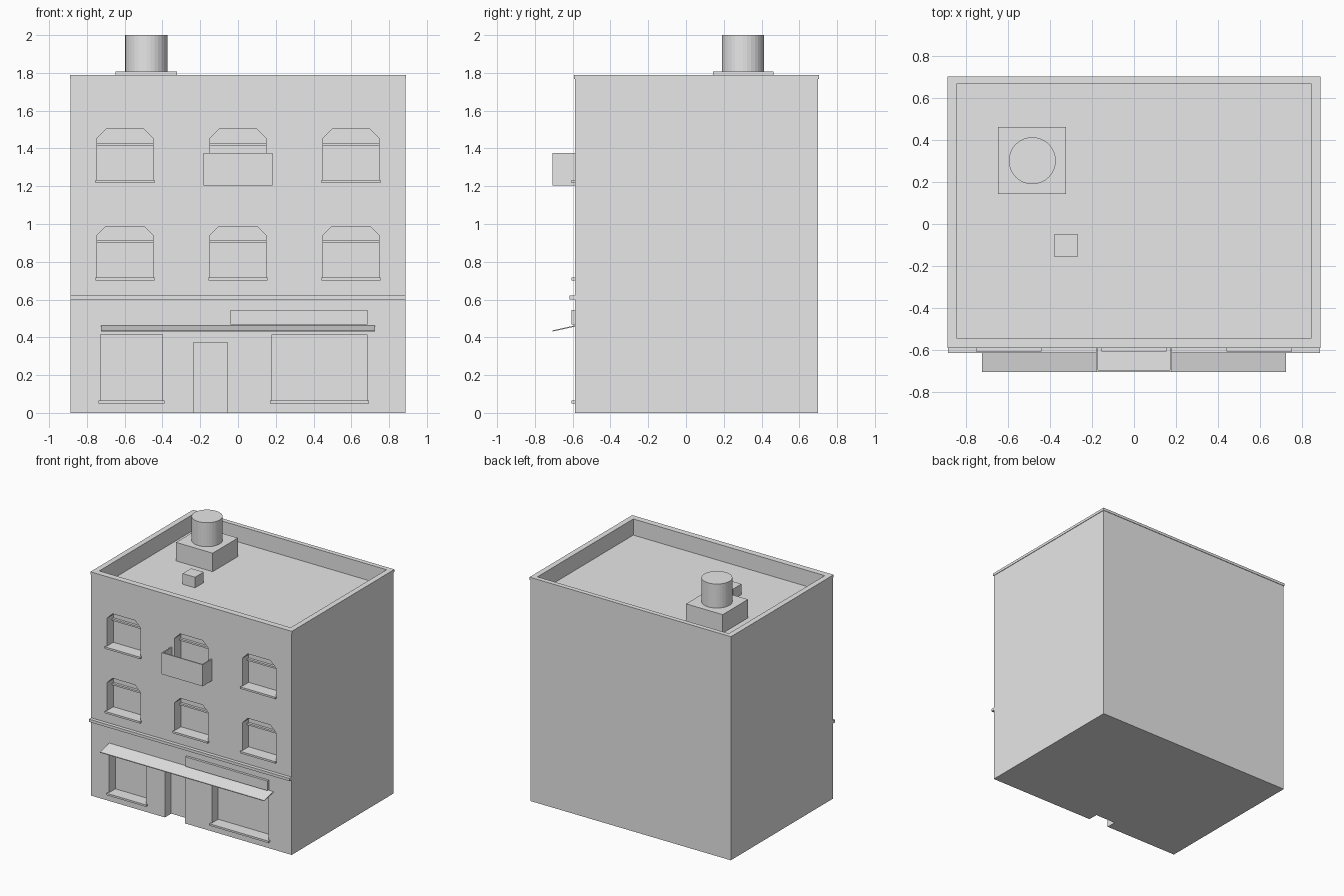
import bpy
import bmesh
from mathutils import Vector

cube = bpy.data.objects.get("Cube")
if cube:
    bpy.data.objects.remove(cube, do_unlink=True)

GREY = (0.8, 0.8, 0.8, 1)
plaster = bpy.data.materials.new("light grey")
plaster.use_nodes = True
plaster.diffuse_color = GREY
plaster.node_tree.nodes["Principled BSDF"].inputs["Base Color"].default_value = GREY

W, FRONT, BACK, TOP = 0.886, -0.588, 0.70, 1.788
FLOOR, RECESS = 1.66, FRONT + 0.08


def add_prism(bm, points, offset):
    """Extrude a flat outline by an offset into a closed solid."""
    face = bm.faces.new([bm.verts.new(p) for p in points])
    grown = bmesh.ops.extrude_face_region(bm, geom=[face], use_keep_orig=True)["geom"]
    verts = [g for g in grown if isinstance(g, bmesh.types.BMVert)]
    bmesh.ops.translate(bm, verts=verts, vec=Vector(offset))


def add_box(bm, x, y, z):
    outline = [(x[0], y[0], z[0]), (x[1], y[0], z[0]),
               (x[1], y[0], z[1]), (x[0], y[0], z[1])]
    add_prism(bm, outline, (0, y[1] - y[0], 0))


def finish(bm, name):
    bmesh.ops.recalc_face_normals(bm, faces=bm.faces)
    mesh = bpy.data.meshes.new(name)
    bm.to_mesh(mesh)
    bm.free()
    mesh.materials.append(plaster)
    obj = bpy.data.objects.new(name, mesh)
    bpy.context.collection.objects.link(obj)
    return obj


def box(name, x, y, z):
    bm = bmesh.new()
    add_box(bm, x, y, z)
    return finish(bm, name)


def carve(obj, cutter):
    """Cut one solid out of another and discard the cutter."""
    cutter.hide_render = True
    mod = obj.modifiers.new("carve", "BOOLEAN")
    mod.operation, mod.solver, mod.object = "DIFFERENCE", "EXACT", cutter
    bpy.context.view_layer.update()
    graph = bpy.context.evaluated_depsgraph_get()
    mesh = bpy.data.meshes.new_from_object(obj.evaluated_get(graph))
    obj.modifiers.clear()
    obj.data = mesh
    bpy.data.objects.remove(cutter, do_unlink=True)


# Openings: window centres, floor levels and shop fronts
windows = [(cx, z) for z in (0.708, 1.223) for cx in (-0.598, 0, 0.598)]
shops = {"left": (-0.728, -0.40), "right": (0.18, 0.683)}
HALF, HIGH, CHAMFER = 0.148, 0.28, 0.048

# Walls with recessed windows, shop fronts, door and sunken roof
walls = box("walls", (-W, W), (FRONT, BACK), (0, TOP))
bm = bmesh.new()
cut = (FRONT - 0.1, RECESS)
for cx, z in windows:
    right = [(HALF, 0), (HALF, HIGH - CHAMFER), (HALF - CHAMFER, HIGH)]
    outline = right + [(-x, h) for x, h in reversed(right)]
    add_prism(bm, [(cx + x, cut[0], z + h) for x, h in outline],
              (0, cut[1] - cut[0], 0))
for span in shops.values():
    add_box(bm, span, cut, (0.06, 0.415))
add_box(bm, (-0.235, -0.056), cut, (-0.1, 0.373))
add_box(bm, (-0.846, 0.846), (-0.543, 0.667), (FLOOR, TOP + 0.2))
carve(walls, finish(bm, "opening_cutter"))

# Slim coping around the parapet
coping = box("coping", (-W - 0.004, W + 0.004), (FRONT - 0.004, BACK + 0.004),
             (TOP - 0.02, TOP + 0.001))
carve(coping, box("coping_cutter", (-0.846, 0.846), (-0.543, 0.667), (1.5, 2)))

# Sills and window bars
for i, (cx, z) in enumerate(windows):
    box(f"window_sill_{i}", (cx - 0.156, cx + 0.156), (FRONT - 0.019, RECESS),
        (z - 0.006, z + 0.009))
    box(f"window_bar_{i}", (cx - HALF, cx + HALF), (RECESS - 0.02, RECESS + 0.01),
        (z + 0.191, z + 0.205))
for side, (a, b) in shops.items():
    box(f"{side}_shop_sill", (a - 0.01, b + 0.01), (FRONT - 0.019, RECESS),
        (0.051, 0.066))

# String course and sign board
box("string_course", (-W, W), (FRONT - 0.028, FRONT + 0.01), (0.60, 0.622))
box("sign_board", (-0.04, 0.685), (FRONT - 0.019, FRONT + 0.01), (0.467, 0.544))

# Sloping awning
bm = bmesh.new()
add_prism(bm, [(-0.725, FRONT + 0.01, 0.465), (-0.725, -0.706, 0.437),
               (-0.725, -0.706, 0.431), (-0.725, FRONT + 0.01, 0.459)], (1.45, 0, 0))
finish(bm, "awning")

# Open balcony
balcony = box("balcony", (-0.182, 0.182), (-0.706, FRONT), (1.204, 1.376))
carve(balcony, box("balcony_cutter", (-0.172, 0.172), (-0.696, FRONT + 0.1), (1.214, 1.5)))

# Roof boxes and round flue
box("flue_base", (-0.648, -0.324), (0.143, 0.462), (FLOOR - 0.01, 1.808))
box("roof_vent", (-0.38, -0.27), (-0.157, -0.048), (FLOOR - 0.01, 1.745))
bm = bmesh.new()
bmesh.ops.create_cone(bm, cap_ends=True, segments=32, radius1=0.112, radius2=0.112,
                      depth=0.2)
bmesh.ops.translate(bm, verts=bm.verts, vec=(-0.485, 0.302, 1.9))
finish(bm, "flue")
